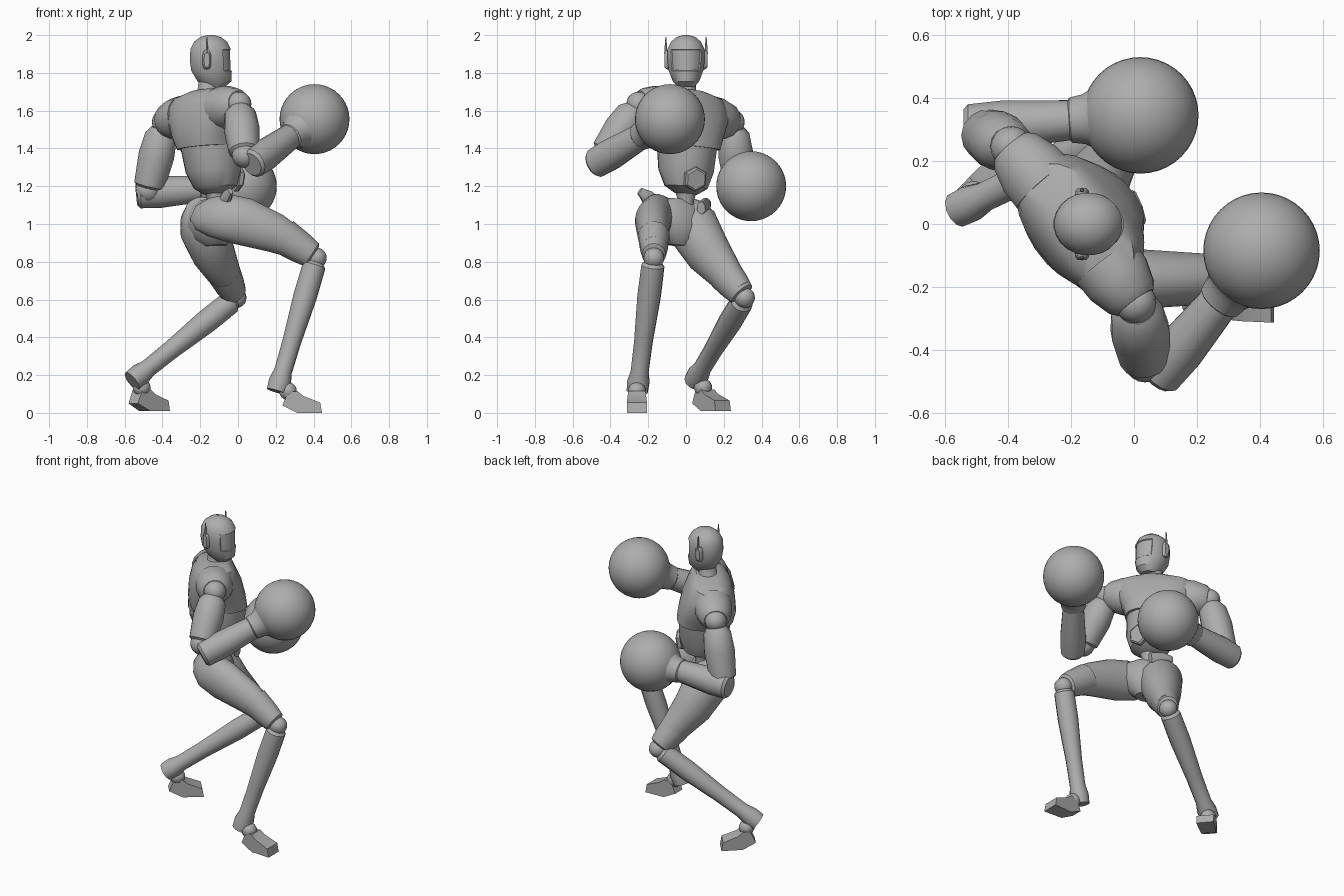
import bpy, bmesh, math
from mathutils import Vector, Matrix

if "Cube" in bpy.data.objects:
    bpy.data.objects.remove(bpy.data.objects["Cube"])

grey = bpy.data.materials.new("plain_grey")
grey.use_nodes = True
colour = (0.42, 0.42, 0.42, 1)
grey.diffuse_color = colour
grey.node_tree.nodes["Principled BSDF"].inputs["Base Color"].default_value = colour


def finish(name, bm, angle=35):
    bmesh.ops.recalc_face_normals(bm, faces=bm.faces)
    mesh = bpy.data.meshes.new(name)
    bm.to_mesh(mesh)
    bm.free()
    mesh.materials.append(grey)
    ob = bpy.data.objects.new(name, mesh)
    bpy.context.collection.objects.link(ob)
    bpy.ops.object.select_all(action='DESELECT')
    ob.select_set(True)
    bpy.context.view_layer.objects.active = ob
    bpy.ops.object.shade_smooth_by_angle(angle=math.radians(angle))
    return ob


def loft_mesh(sections, u, v, n=20, power=2.0):
    """Rings of (centre, half width, half depth) joined into a capped skin."""
    bm = bmesh.new()
    rings = []
    for c, a, b in sections:
        ring = []
        for i in range(n):
            t = 2 * math.pi * (i + 0.5) / n
            cs, sn = math.cos(t), math.sin(t)
            p = (Vector(c) + u * a * math.copysign(abs(cs) ** (2 / power), cs)
                 + v * b * math.copysign(abs(sn) ** (2 / power), sn))
            ring.append(bm.verts.new(p))
        rings.append(ring)
    for r, s in zip(rings, rings[1:]):
        for i in range(n):
            j = (i + 1) % n
            bm.faces.new((r[i], r[j], s[j], s[i]))
    bm.faces.new(rings[0])
    bm.faces.new(rings[-1])
    return bm


def limb(name, start, end, profile, n=14, squash=1.0):
    """Tube from start to end; profile holds (fraction, radius) pairs."""
    s, e = Vector(start), Vector(end)
    d = (e - s).normalized()
    side = d.cross(Vector((0, 0, 1))).normalized()
    rings = [(s.lerp(e, f), r * squash, r) for f, r in profile]
    return finish(name, loft_mesh(rings, side, side.cross(d), n))


def ball(name, centre, r, seg=20):
    bm = bmesh.new()
    bmesh.ops.create_uvsphere(bm, u_segments=seg, v_segments=seg // 2, radius=r,
                              matrix=Matrix.Translation(centre))
    return finish(name, bm, 60)


X, Y, Z = Vector((1, 0, 0)), Vector((0, 1, 0)), Vector((0, 0, 1))
across = Vector((0.62, -0.78, 0.1))   # torso is turned toward its left
ahead = Vector((0.78, 0.62, 0))

# Torso: chest shell, abdomen, waist
finish("chest", loft_mesh([
    ((-0.145, 0.005, 1.405), 0.165, 0.172), ((-0.16, 0.005, 1.47), 0.19, 0.175),
    ((-0.17, 0.005, 1.56), 0.235, 0.16), ((-0.175, 0, 1.63), 0.25, 0.135),
    ((-0.17, 0, 1.68), 0.22, 0.11), ((-0.16, 0, 1.71), 0.1, 0.07)],
    across, ahead, 28, 2.4))
finish("abdomen", loft_mesh([
    ((-0.12, 0, 1.16), 0.06, 0.06), ((-0.12, 0, 1.195), 0.115, 0.115),
    ((-0.13, 0, 1.28), 0.148, 0.148), ((-0.145, 0.005, 1.42), 0.16, 0.165)],
    across, ahead, 20))
finish("waist", loft_mesh([((-0.13, 0, 1.04), 0.06, 0.06), ((-0.12, 0, 1.12), 0.04, 0.04),
                           ((-0.12, 0, 1.18), 0.06, 0.06)], X, Y, 14))
limb("belly_plate", (-0.01, 0.045, 1.24), (0.018, 0.055, 1.235),
     [(0, 0.068), (0.7, 0.066), (1, 0.055)], 6)

# Neck
finish("neck", loft_mesh([((-0.165, 0, 1.66), 0.085, 0.085), ((-0.16, 0, 1.71), 0.055, 0.055),
                          ((-0.15, 0, 1.79), 0.055, 0.055)], X, Y, 16))

# Head with a recessed visor
bm = loft_mesh([((-0.12, 0, 1.725), 0.05, 0.045), ((-0.125, 0, 1.755), 0.09, 0.07),
                ((-0.14, 0, 1.81), 0.108, 0.092), ((-0.145, 0, 1.865), 0.111, 0.1),
                ((-0.145, 0, 1.925), 0.108, 0.1), ((-0.145, 0, 1.965), 0.088, 0.08),
                ((-0.145, 0, 1.99), 0.055, 0.05), ((-0.145, 0, 2.0), 0.018, 0.016)], X, Y, 24)
bmesh.ops.recalc_face_normals(bm, faces=bm.faces)
visor = [f for f in bm.faces if 1.82 < f.calc_center_median().z < 1.92 and f.normal.x > 0.55]
bmesh.ops.inset_region(bm, faces=visor, thickness=0.004, depth=-0.006)
finish("head", bm, 30)

# Ear pods and antennas
for side, s in (("right", -1), ("left", 1)):
    finish(side + "_ear_pod", loft_mesh([((-0.165, s * 0.09, 1.87), 0.024, 0.052),
                                         ((-0.165, s * 0.105, 1.87), 0.022, 0.05),
                                         ((-0.165, s * 0.114, 1.87), 0.014, 0.04)], X, Z, 14, 3))
    limb(side + "_antenna", (-0.165, s * 0.108, 1.9), (-0.165, s * 0.106, 1.99),
         [(0, 0.008), (1, 0.003)], 6)

# Arms: shoulder, upper arm, elbow, forearm, cuff and glove
ARMS = {"right": ((0.005, -0.25, 1.635), (0.035, -0.435, 1.365), (0.1, -0.455, 1.335),
                  (0.405, -0.085, 1.555)),
        "left": ((-0.39, 0.245, 1.54), (-0.475, 0.285, 1.18), (-0.49, 0.31, 1.165),
                 (0.02, 0.345, 1.2))}
for side, (shoulder, elbow, base, hand) in ARMS.items():
    inner = Vector(shoulder).lerp(Vector((-0.18, 0, 1.59)), 0.5)
    limb(side + "_shoulder", inner, shoulder,
         [(0, 0.115), (0.4, 0.112), (0.85, 0.09), (1, 0.07)], 16)
    ball(side + "_shoulder_ball", shoulder, 0.066)
    limb(side + "_upper_arm", shoulder, elbow,
         [(0.1, 0.06), (0.2, 0.085), (0.5, 0.095), (0.93, 0.082), (0.98, 0.06)], 14)
    ball(side + "_elbow_ball", elbow, 0.068)
    limb(side + "_forearm", base, hand,
         [(-0.09, 0.065), (-0.06, 0.08), (0.15, 0.085), (0.62, 0.068)], 14, 0.93)
    limb(side + "_glove_cuff", base, hand,
         [(0.55, 0.06), (0.57, 0.073), (0.65, 0.08), (0.71, 0.098), (0.78, 0.13),
          (0.86, 0.155)], 20)
    ball(side + "_glove", hand, 0.185, 40)

# Pelvis turned with the torso, and hip flaps
finish("pelvis", loft_mesh([
    ((-0.12, -0.035, 0.885), 0.06, 0.06), ((-0.13, -0.035, 0.92), 0.11, 0.095),
    ((-0.14, -0.035, 0.99), 0.155, 0.12), ((-0.145, -0.035, 1.06), 0.175, 0.11),
    ((-0.14, -0.035, 1.1), 0.16, 0.085), ((-0.135, -0.03, 1.13), 0.09, 0.05)],
    across, ahead, 24))
for side, a, b in (("right", (-0.09, -0.14, 1.09), (-0.04, -0.245, 1.175)),
                   ("left", (-0.06, 0.08, 1.085), (-0.2, 0.12, 1.11))):
    limb(side + "_hip_flap", a, b, [(0, 0.035), (0.6, 0.04), (1, 0.02)], 8, 0.7)


# Legs: thigh, thigh cuff, knee, shin
def thigh(name, rows, direction):
    d = Vector(direction).normalized()
    u = d.cross(Z).normalized()
    finish(name, loft_mesh(rows, u, u.cross(d), 24), 50)


thigh("right_thigh", [((-0.24, -0.08, 1.06), 0.04, 0.04), ((-0.19, -0.11, 1.055), 0.075, 0.09),
                      ((-0.1, -0.155, 1.045), 0.095, 0.125), ((0.02, -0.175, 1.015), 0.095, 0.13),
                      ((0.2, -0.175, 0.95), 0.083, 0.105), ((0.36, -0.17, 0.87), 0.065, 0.07)],
      (0.5, 0, -0.22))
thigh("left_thigh", [((-0.215, -0.03, 1.1), 0.065, 0.065), ((-0.2, 0, 1.05), 0.11, 0.11),
                     ((-0.175, 0.04, 0.98), 0.135, 0.14), ((-0.13, 0.12, 0.845), 0.11, 0.125),
                     ((-0.065, 0.22, 0.72), 0.082, 0.092), ((-0.015, 0.285, 0.65), 0.055, 0.065)],
      (0.15, 0.27, -0.35))

LEGS = {"right": ((0.24, -0.17, 0.935), (0.415, -0.17, 0.82), (0.215, -0.255, 0.14)),
        "left": ((-0.07, 0.21, 0.73), (-0.01, 0.31, 0.61), (-0.54, 0.055, 0.185))}
for side, (cuff, knee, heel) in LEGS.items():
    limb(side + "_thigh_cuff", cuff, knee,
         [(0, 0.096), (0.5, 0.085), (0.85, 0.072), (0.9, 0.055)], 14, 0.88)
    ball(side + "_knee_ball", knee, 0.055)
    limb(side + "_shin", knee, heel, [(0.03, 0.045), (0.06, 0.062), (0.3, 0.063), (0.65, 0.05),
                                      (0.88, 0.048), (0.96, 0.06), (1.04, 0.057)], 12)


# Feet: side profile given as (distance from heel, height)
def foot(name, heel, turn, ankle):
    bm = bmesh.new()
    outline = [(0, 0.05), (0.03, 0.12), (0.08, 0.125), (0.11, 0.1), (0.2, 0.065), (0.21, 0.01),
               (0.08, 0.01)]
    loops = []
    for w in (-1, 1):
        loops.append([bm.verts.new((x, w * (0.038 + 0.1 * min(x, 0.15)), z)) for x, z in outline])
    for i in range(len(outline)):
        j = (i + 1) % len(outline)
        bm.faces.new((loops[0][i], loops[0][j], loops[1][j], loops[1][i]))
    bm.faces.new(loops[0])
    bm.faces.new(loops[1])
    place = Matrix.Translation(heel) @ Matrix.Rotation(math.radians(turn), 4, 'Z')
    bmesh.ops.transform(bm, matrix=place, verts=bm.verts)
    finish(name, bm, 40)
    ball(name + "_ankle_ball", ankle, 0.048, 14)


foot("right_foot", (0.235, -0.26, -0.01), 0, (0.265, -0.26, 0.115))
foot("left_foot", (-0.555, 0.062, 0), 40, (-0.51, 0.09, 0.135))
